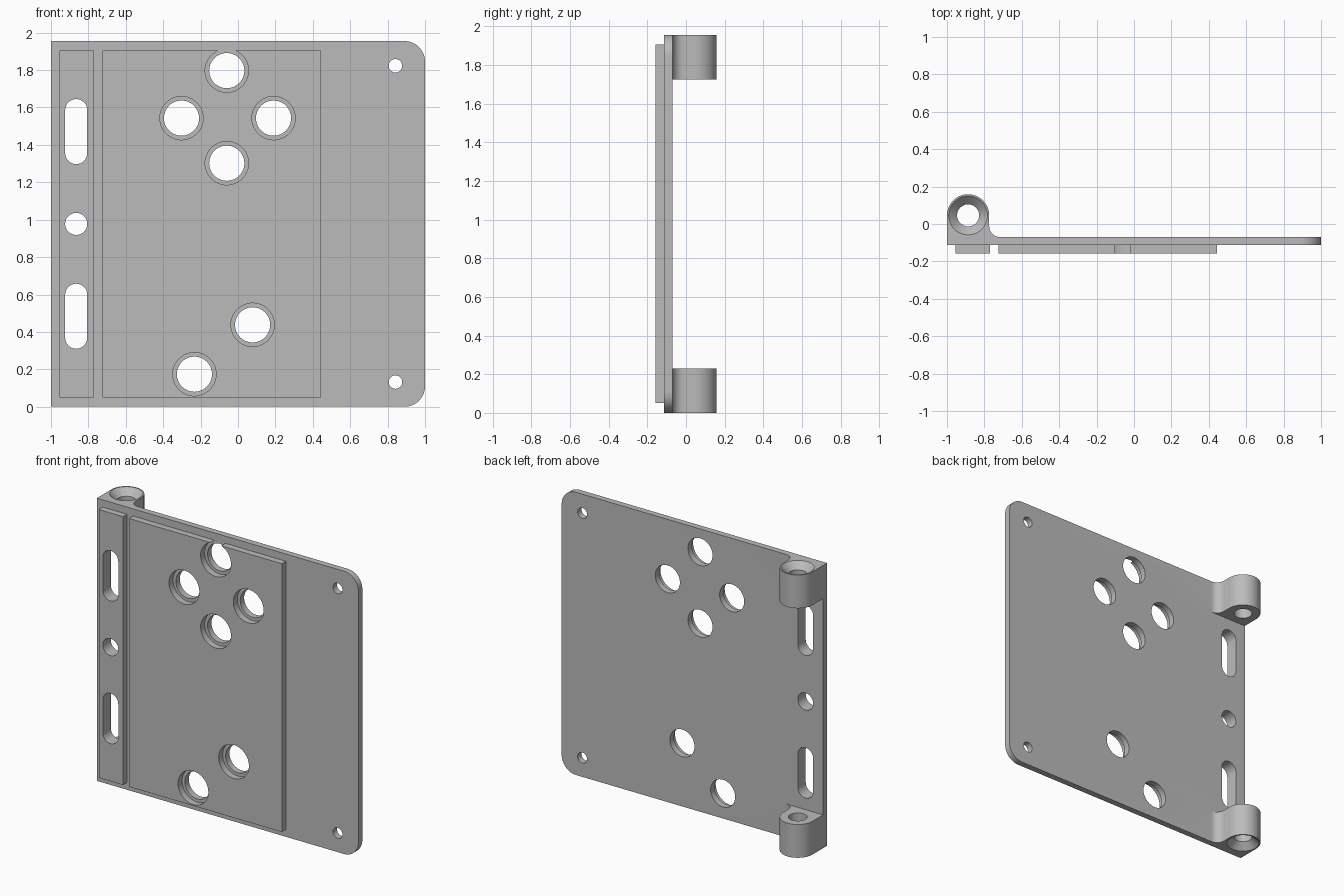
import bpy, bmesh, math
from mathutils import Vector

old = bpy.data.objects.get("Cube")
if old:
    bpy.data.objects.remove(old, do_unlink=True)

grey = bpy.data.materials.new("plain grey")
grey.use_nodes = True
grey.diffuse_color = (0.5, 0.5, 0.5, 1)
grey.node_tree.nodes["Principled BSDF"].inputs["Base Color"].default_value = (0.5, 0.5, 0.5, 1)

HEIGHT = 1.955
BACK, FACE, PAD_FACE = -0.07, -0.113, -0.157   # depths of the layers
MID = (BACK + FACE) / 2


def arc(cx, cy, r, start, end, steps=16):
    """Points on an arc, angles in degrees."""
    angles = [math.radians(start + (end - start) * i / steps) for i in range(steps + 1)]
    return [(cx + r * math.cos(a), cy + r * math.sin(a)) for a in angles]


def circle(cx, cy, r):
    return arc(cx, cy, r, 0, 360, 48)[:-1]


def slot(cx, low, high, r):
    return arc(cx, high - r, r, 0, 180) + arc(cx, low + r, r, 180, 360)


def rect(x0, x1, z0, z1):
    return [(x0, z0), (x1, z0), (x1, z1), (x0, z1)]


def loft(name, rings):
    """Closed solid through matching rings of 3D points."""
    bm = bmesh.new()
    loops = [[bm.verts.new(p) for p in ring] for ring in rings]
    n = len(loops[0])
    for a, b in zip(loops, loops[1:]):
        for i in range(n):
            j = (i + 1) % n
            bm.faces.new((a[i], a[j], b[j], b[i]))
    bm.faces.new(loops[0])
    bm.faces.new(loops[-1])
    bmesh.ops.recalc_face_normals(bm, faces=bm.faces)
    mesh = bpy.data.meshes.new(name)
    bm.to_mesh(mesh)
    bm.free()
    mesh.materials.append(grey)
    obj = bpy.data.objects.new(name, mesh)
    bpy.context.collection.objects.link(obj)
    return obj


def sheet(name, outline, y0, y1):
    """Front-facing outline given thickness along y."""
    return loft(name, [[Vector((x, y, z)) for x, z in outline] for y in (y0, y1)])


def combine(target, tool, operation):
    mod = target.modifiers.new(tool.name, "BOOLEAN")
    mod.object, mod.operation, mod.solver = tool, operation, "EXACT"
    bpy.context.view_layer.objects.active = target
    bpy.ops.object.modifier_apply(modifier=mod.name)
    bpy.data.objects.remove(tool, do_unlink=True)


# Main plate, rounded on its free edge
R = 0.11
plate = sheet("hinge_plate",
              [(-1, HEIGHT), (-1, 0)] + arc(1 - R, R, R, -90, 0)
              + arc(1 - R, HEIGHT - R, R, 0, 90), FACE, BACK)

# Raised pads on the front
for name, x0, x1 in (("edge_strip", -0.955, -0.77), ("wide_pad", -0.725, 0.445)):
    combine(plate, sheet(name, rect(x0, x1, 0.05, HEIGHT - 0.05), PAD_FACE, MID), "UNION")

# Hinge knuckles at both ends, blended into the plate
KX, KY, KR, KH = -0.887, 0.046, 0.113, 0.23
FILLET = 0.058
profile = ([(-1, MID), (KX + KR + FILLET, MID)]
           + arc(KX + KR + FILLET, BACK + FILLET, FILLET, 270, 180, 10)
           + arc(KX, KY, KR, 0, 180, 32))
for name, z0, z1 in (("lower_knuckle", 0, KH), ("upper_knuckle", HEIGHT - KH, HEIGHT)):
    combine(plate, loft(name, [[(x, y, z) for x, y in profile] for z in (z0, z1)]), "UNION")

# Countersunk pin bores, wide at the outer ends
for end, inward in ((0, 1), (HEIGHT, -1)):
    steps = ((-0.01, 0.114), (0.045, 0.059), (0.3, 0.059))
    rings = [[(x, y, end + inward * d) for x, y in circle(KX, KY, r)] for d, r in steps]
    combine(plate, loft("pin_bore", rings), "DIFFERENCE")

# Stepped holes: counterbore to the plate face, smaller bore right through
for x, z in ((-0.06, 1.797), (-0.302, 1.543), (0.19, 1.543),
             (-0.06, 1.302), (0.078, 0.438), (-0.233, 0.174)):
    combine(plate, sheet("counterbore", circle(x, z, 0.116), -0.2, FACE), "DIFFERENCE")
    combine(plate, sheet("bore", circle(x, z, 0.094), -0.3, 0), "DIFFERENCE")

# Slots, locating hole and corner holes
SX, SR = -0.865, 0.059
cuts = [slot(SX, 0.31, 0.658, SR), slot(SX, HEIGHT - 0.658, HEIGHT - 0.31, SR),
        circle(SX, HEIGHT / 2, SR),
        circle(0.842, 0.132, 0.036), circle(0.842, HEIGHT - 0.132, 0.036)]
for outline in cuts:
    combine(plate, sheet("through_cut", outline, -0.3, 0), "DIFFERENCE")

# Smooth round walls, keep edges crisp
bpy.ops.object.select_all(action="DESELECT")
plate.select_set(True)
bpy.context.view_layer.objects.active = plate
bpy.ops.object.shade_smooth_by_angle(angle=math.radians(30))
